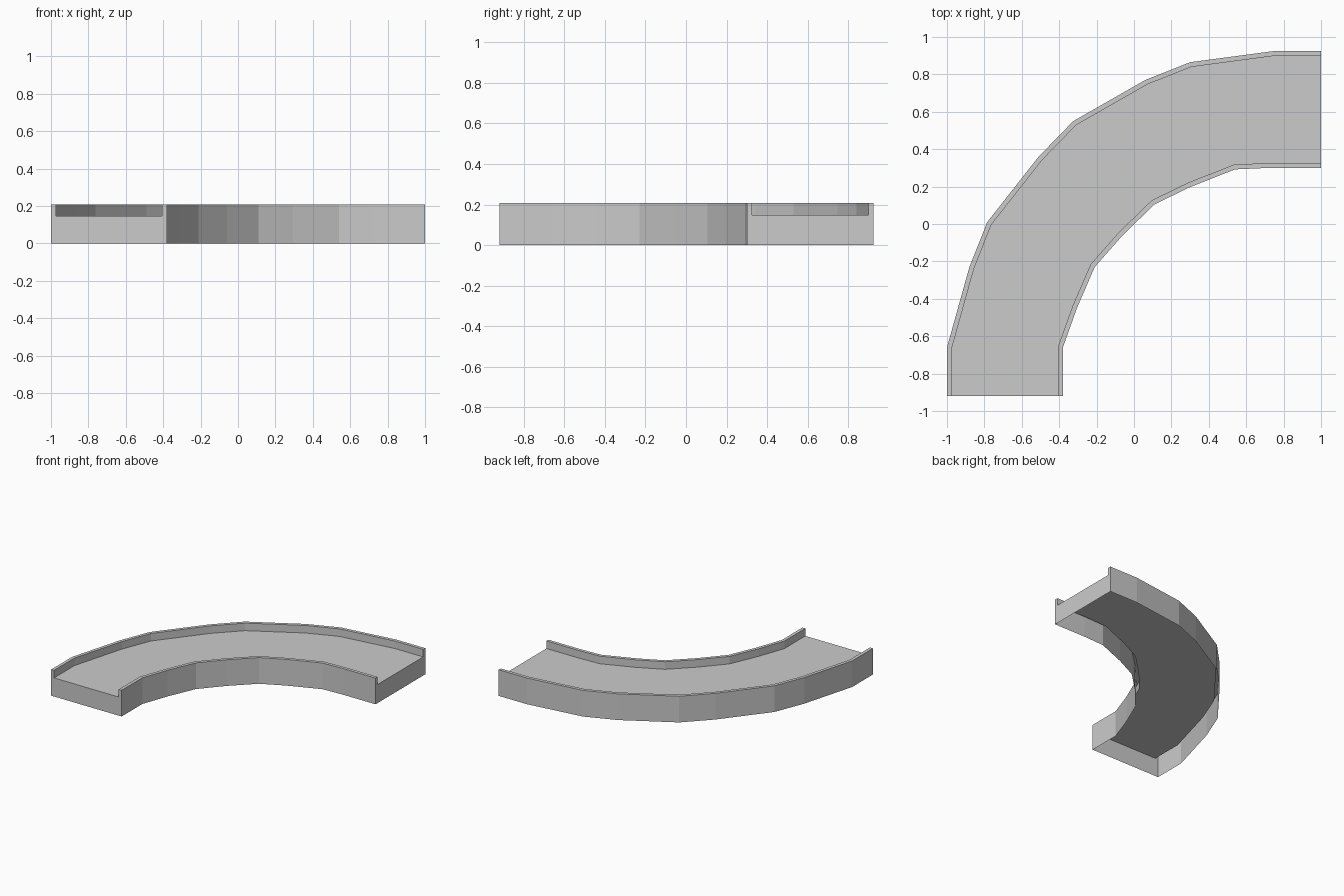
import bpy, bmesh
from mathutils import Vector

if "Cube" in bpy.data.objects:
    bpy.data.objects.remove(bpy.data.objects["Cube"])

HEIGHT, FLOOR, RIM = 0.208, 0.148, 0.026

# plan outlines of the two side walls, from the front end round to the right end
outer = [(-1, -0.92), (-1, -0.66), (-0.88, -0.23), (-0.785, 0.01), (-0.51, 0.36),
         (-0.325, 0.55), (0.06, 0.77), (0.30, 0.865), (0.75, 0.925), (1, 0.925)]
inner = [(-0.38, -0.92), (-0.38, -0.66), (-0.305, -0.45), (-0.21, -0.23), (-0.06, -0.06),
         (0.11, 0.105), (0.295, 0.195), (0.54, 0.292), (0.72, 0.30), (1, 0.30)]


def offset(path, d):
    """Mitred parallel of a path, d units to its right."""
    pts = [Vector(p) for p in path]
    out = []
    for i, p in enumerate(pts):
        a = (p - pts[i - 1]).normalized() if i else (pts[1] - p).normalized()
        b = (pts[i + 1] - p).normalized() if i < len(pts) - 1 else a
        na, nb = Vector((a.y, -a.x)), Vector((b.y, -b.x))
        m = (na + nb).normalized()
        out.append(p + m * d / m.dot(na))
    return out


outer_lip = offset(outer, RIM)
inner_lip = offset(inner, -RIM)

# cross-section: outer wall, rim, floor, rim, inner wall (open underneath)
rails = [(outer, 0), (outer, HEIGHT), (outer_lip, HEIGHT), (outer_lip, FLOOR),
         (inner_lip, FLOOR), (inner_lip, HEIGHT), (inner, HEIGHT), (inner, 0)]

bm = bmesh.new()
rows = [[bm.verts.new((p[0], p[1], z)) for p in path] for path, z in rails]
for r, s in zip(rows, rows[1:]):
    for i in range(len(r) - 1):
        bm.faces.new((r[i], s[i], s[i + 1], r[i + 1]))

# end caps, split into a lower panel and the two rim ends
for k, flip in ((0, False), (-1, True)):
    loop = [r[k] for r in rows]
    panels = [(0, 3, 4, 7), (0, 1, 2, 3), (4, 5, 6, 7)]
    for panel in panels:
        vs = [loop[j] for j in panel]
        bm.faces.new(vs if flip else vs[::-1])

bmesh.ops.recalc_face_normals(bm, faces=bm.faces)
# make the floor face upwards
floor = [f for f in bm.faces if all(abs(v.co.z - FLOOR) < 1e-5 for v in f.verts)]
if floor[0].normal.z < 0:
    bmesh.ops.reverse_faces(bm, faces=bm.faces)

mesh = bpy.data.meshes.new("curved_track")
bm.to_mesh(mesh)
bm.free()
bpy.context.collection.objects.link(bpy.data.objects.new("curved_track", mesh))
